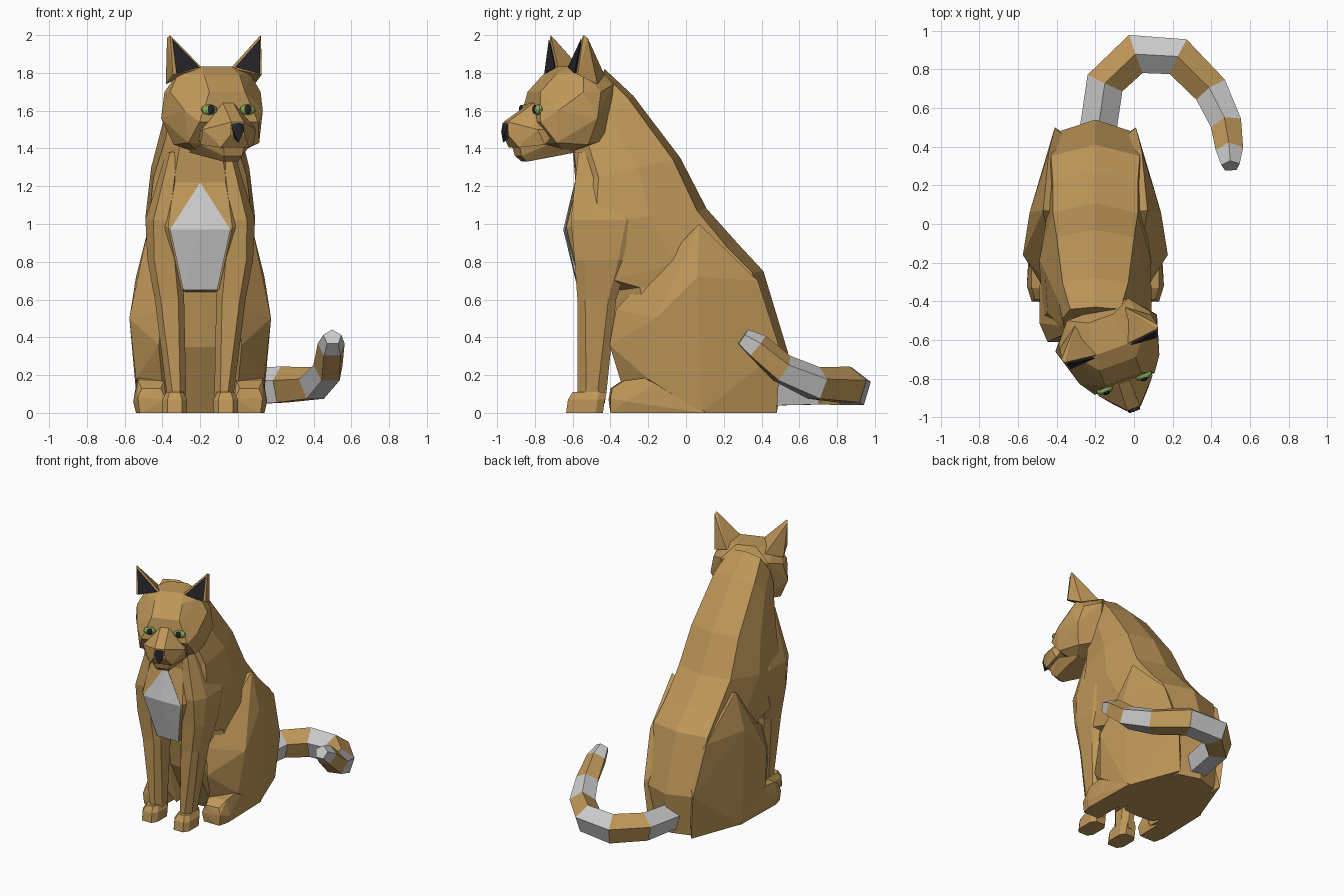
import bpy, bmesh, math
from mathutils import Vector, Matrix

def material(name, rgb):
    m = bpy.data.materials.new(name)
    m.diffuse_color = (*rgb, 1)
    return m

FUR = material("fur", (0.52, 0.31, 0.10))
DARK = material("dark", (0.02, 0.02, 0.025))
GREEN = material("green", (0.25, 0.42, 0.10))
GREY = material("grey", (0.6, 0.6, 0.6))

BODY = Matrix.Translation((-0.2, 0, 0))
HEAD = Matrix.Translation((-0.12, -0.63, 0)) @ Matrix.Rotation(math.radians(20), 4, 'Z')

def finish(name, bm, mats, frame):
    bmesh.ops.recalc_face_normals(bm, faces=bm.faces[:])
    me = bpy.data.meshes.new(name)
    bm.to_mesh(me)
    bm.free()
    for m in mats:
        me.materials.append(m)
    ob = bpy.data.objects.new(name, me)
    ob.matrix_world = frame
    bpy.context.collection.objects.link(ob)

def hull(name, pts, mat, frame, both=False):
    """Faceted solid around points; both=True adds the mirrored points."""
    bm = bmesh.new()
    for x, y, z in pts:
        bm.verts.new((x, y, z))
        if both and x:
            bm.verts.new((-x, y, z))
    bmesh.ops.convex_hull(bm, input=bm.verts[:])
    bmesh.ops.delete(bm, geom=[v for v in bm.verts if not v.link_faces], context='VERTS')
    bmesh.ops.dissolve_limit(bm, angle_limit=0.02, verts=bm.verts[:], edges=bm.edges[:])
    finish(name, bm, [mat], frame)

def loft(name, rings, mats, frame, pattern=(0,)):
    """Skin through closed rings; pattern gives the material per segment."""
    bm = bmesh.new()
    vr = [[bm.verts.new(p) for p in r] for r in rings]
    n = len(vr[0])
    for k, (a, b) in enumerate(zip(vr, vr[1:])):
        for i in range(n):
            f = bm.faces.new((a[i], a[(i + 1) % n], b[(i + 1) % n], b[i]))
            f.material_index = pattern[k % len(pattern)]
    bm.faces.new(vr[0]).material_index = pattern[0]
    bm.faces.new(vr[-1]).material_index = pattern[(len(vr) - 2) % len(pattern)]
    finish(name, bm, mats, frame)

def flip(pts, s):
    return [(s * x, y, z) for x, y, z in pts]

# Torso: front y,z / back y,z / half widths at front, side, back
def torso_ring(fy, fz, by, bz, wf, ws, wb):
    half = [(0, 0), (wf, 0.015), (ws * 0.95, 0.22), (ws, 0.6), (wb, 0.93), (0, 1)]
    loop = half + [(-x, t) for x, t in half[-2:0:-1]]
    return [(x, fy + (by - fy) * t, fz + (bz - fz) * t) for x, t in loop]

loft("torso", [torso_ring(*r) for r in [
    (-0.20, 0.00, 0.48, 0.00, 0.12, 0.20, 0.16),
    (-0.38, 0.35, 0.54, 0.32, 0.12, 0.26, 0.20),
    (-0.43, 0.64, 0.41, 0.75, 0.10, 0.26, 0.23),
    (-0.565, 0.65, 0.28, 0.89, 0.10, 0.27, 0.22),
    (-0.645, 0.98, 0.11, 1.08, 0.17, 0.29, 0.22),
    (-0.585, 1.22, -0.03, 1.35, 0.14, 0.26, 0.20),
    (-0.60, 1.40, -0.28, 1.68, 0.11, 0.19, 0.17),
    (-0.58, 1.52, -0.43, 1.82, 0.09, 0.17, 0.13)]], [FUR], BODY)

# Pale chest patch
hull("chest_patch", [(0, -0.59, 1.22), (0, -0.65, 0.97), (0.16, -0.64, 0.97),
                     (0.09, -0.57, 0.65), (0, -0.572, 0.65), (0, -0.56, 1.2),
                     (0.09, -0.555, 0.66)], GREY, BODY, True)

# Legs and feet on both sides
def box_ring(x0, x1, y0, y1, z, c=0.3):
    """Octagon with cut corners."""
    dx, dy = (x1 - x0) * c, (y1 - y0) * c
    return [(x0 + dx, y0, z), (x1 - dx, y0, z), (x1, y0 + dy, z), (x1, y1 - dy, z),
            (x1 - dx, y1, z), (x0 + dx, y1, z), (x0, y1 - dy, z), (x0, y0 + dy, z)]

for side, s in (("left", -1), ("right", 1)):
    leg = [box_ring(0.08, 0.17, -0.57, -0.43, 0.05), box_ring(0.075, 0.18, -0.575, -0.42, 0.12),
           box_ring(0.085, 0.24, -0.575, -0.37, 0.6, 0.2), box_ring(0.10, 0.28, -0.59, -0.30, 0.81, 0.2),
           box_ring(0.12, 0.29, -0.61, -0.22, 1.02, 0.25), box_ring(0.10, 0.18, -0.57, -0.40, 1.38, 0.25)]
    loft("front_leg_" + side, [flip(r, s) for r in leg], [FUR], BODY)
    paw = [box_ring(0.07, 0.20, -0.635, -0.44, 0, 0.2), box_ring(0.07, 0.20, -0.625, -0.43, 0.07, 0.2),
           box_ring(0.09, 0.18, -0.60, -0.42, 0.11, 0.2)]
    loft("front_paw_" + side, [flip(r, s) for r in paw], [FUR], BODY)
    thigh = [(0.27, 0.07, 1.0), (0.34, 0.06, 0.72), (0.375, -0.16, 0.5), (0.24, 0.38, 0.70),
             (0.21, 0.50, 0.33), (0.19, -0.37, 0.55), (0.22, -0.405, 0.36), (0.2, -0.34, 0.15),
             (0.29, -0.20, 0.60), (0.34, -0.20, 0.18), (0.33, 0.08, 0.0), (0.18, 0.48, 0.0),
             (0.15, -0.25, 0.0), (0.1, 0.05, 0.9), (0.1, 0.4, 0.5)]
    hull("thigh_" + side, flip(thigh, s), FUR, BODY)
    foot = [(0.19, -0.40, 0), (0.32, -0.40, 0), (0.18, -0.41, 0.07), (0.33, -0.40, 0.08),
            (0.21, -0.40, 0.13), (0.31, -0.39, 0.13), (0.19, -0.34, 0.17), (0.33, -0.33, 0.17),
            (0.355, -0.32, 0.06), (0.34, -0.32, 0), (0.33, -0.1, 0.2), (0.33, 0.1, 0), (0.2, 0.1, 0.15),
            (0.18, 0.1, 0)]
    hull("hind_foot_" + side, flip(foot, s), FUR, BODY)

# Head: skull, muzzle and nose, turned to one side
hull("skull", [(0.08, -0.02, 1.835), (0.07, 0.15, 1.835), (0.20, 0.02, 1.80), (0.255, 0.0, 1.70),
               (0.28, 0.07, 1.56), (0.22, 0.04, 1.42), (0.20, -0.13, 1.43), (0.22, -0.13, 1.6),
               (0.10, -0.185, 1.70), (0.10, -0.10, 1.79), (0.165, -0.21, 1.54), (0.14, 0.18, 1.45),
               (0.25, 0.10, 1.70), (0.17, 0.20, 1.74), (0.10, -0.05, 1.37)], FUR, HEAD, True)
hull("muzzle", [(0.03, -0.20, 1.64), (0.035, -0.345, 1.54), (0.04, -0.345, 1.47), (0.10, -0.28, 1.44),
                (0.15, -0.22, 1.50), (0.08, -0.30, 1.405), (0.15, -0.18, 1.42), (0.14, -0.1, 1.5)],
     FUR, HEAD, True)
hull("chin", [(0.06, -0.29, 1.42), (0.05, -0.275, 1.36), (0.04, -0.24, 1.33), (0.09, -0.15, 1.355),
              (0.14, -0.16, 1.42), (0.15, 0.0, 1.38)], FUR, HEAD, True)
hull("nose", [(0.035, -0.345, 1.53), (0, -0.362, 1.535), (0.03, -0.36, 1.49), (0, -0.36, 1.43),
              (0.02, -0.33, 1.46)], DARK, HEAD, True)

def ball(name, centre, scale, mat):
    bm = bmesh.new()
    bmesh.ops.create_uvsphere(bm, u_segments=10, v_segments=6, radius=1,
                              matrix=Matrix.Translation(centre) @ Matrix.Diagonal((*scale, 1)))
    finish(name, bm, [mat], HEAD)

# Ears and eyes
for side, s in (("left", -1), ("right", 1)):
    ear = [(0.08, -0.02, 1.825), (0.25, -0.03, 1.79), (0.25, 0.08, 1.74), (0.14, 0.16, 1.79),
           (0.255, 0.0, 2.0), (0.265, 0.02, 1.985)]
    hull("ear_" + side, flip(ear, s), FUR, HEAD)
    inner = [(0.10, -0.032, 1.83), (0.235, -0.043, 1.795), (0.248, -0.012, 1.98),
             (0.18, 0.02, 1.83)]
    hull("inner_ear_" + side, flip(inner, s), DARK, HEAD)
    ball("eye_" + side, (0.108 * s, -0.202, 1.605), (0.045, 0.025, 0.028), GREEN)
    ball("pupil_" + side, (0.104 * s, -0.219, 1.607), (0.021, 0.013, 0.024), DARK)

# Tail: banded five-sided sweep
path = [Vector(p) for p in [(-0.19, 0.46, 0.12), (-0.15, 0.73, 0.13), (0.01, 0.88, 0.13), (0.23, 0.865, 0.14),
                            (0.40, 0.69, 0.15), (0.48, 0.51, 0.23), (0.495, 0.375, 0.35), (0.50, 0.30, 0.40)]]
radii = [0.10, 0.105, 0.11, 0.105, 0.095, 0.085, 0.075, 0.05]
rings = []
for i, (p, r) in enumerate(zip(path, radii)):
    t = (path[min(i + 1, 7)] - path[max(i - 1, 0)]).normalized()
    u = t.cross(Vector((0, 0, 1))).normalized()
    v = u.cross(t)
    angles = [math.pi / 2 + k * math.tau / 5 for k in range(5)]
    rings.append([p + r * (u * math.cos(a) + v * math.sin(a)) for a in angles])
loft("tail", rings, [GREY, FUR], Matrix.Identity(4), (0, 1))
